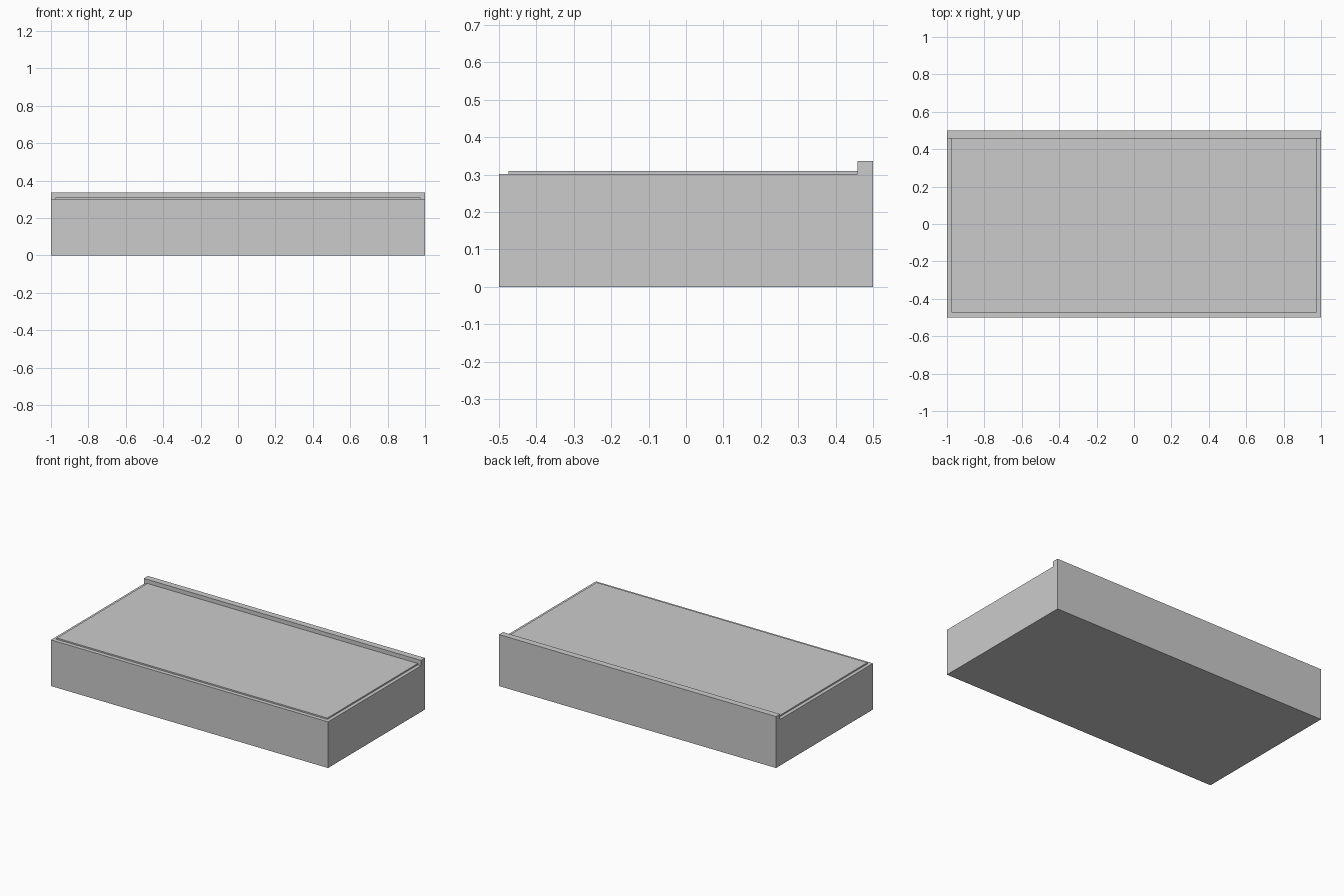
import bpy, bmesh

if "Cube" in bpy.data.objects:
    bpy.data.objects.remove(bpy.data.objects["Cube"])


def extrude_profile(name, profile, half_width):
    """Extrude a closed (y, z) profile symmetrically along x."""
    bm = bmesh.new()
    face = bm.faces.new([bm.verts.new((-half_width, y, z)) for y, z in profile])
    out = bmesh.ops.extrude_face_region(bm, geom=[face], use_keep_orig=True)
    verts = [g for g in out["geom"] if isinstance(g, bmesh.types.BMVert)]
    bmesh.ops.translate(bm, verts=verts, vec=(2 * half_width, 0, 0))
    bmesh.ops.recalc_face_normals(bm, faces=bm.faces)
    mesh = bpy.data.meshes.new(name)
    bm.to_mesh(mesh)
    bm.free()
    obj = bpy.data.objects.new(name, mesh)
    bpy.context.collection.objects.link(obj)
    return obj


BASE_TOP, PANEL_TOP, LIP_TOP = 0.301, 0.31, 0.336
LIP_FRONT = 0.458

# Solid base with a raised lip along the back edge
extrude_profile("base_with_back_lip", [
    (-0.5, 0), (0.5, 0), (0.5, LIP_TOP), (LIP_FRONT, LIP_TOP),
    (LIP_FRONT, BASE_TOP), (-0.5, BASE_TOP)], 1.0)

# Thin inset panel lying on top, butting against the lip
extrude_profile("top_panel", [
    (-0.474, BASE_TOP), (LIP_FRONT, BASE_TOP),
    (LIP_FRONT, PANEL_TOP), (-0.474, PANEL_TOP)], 0.977)
